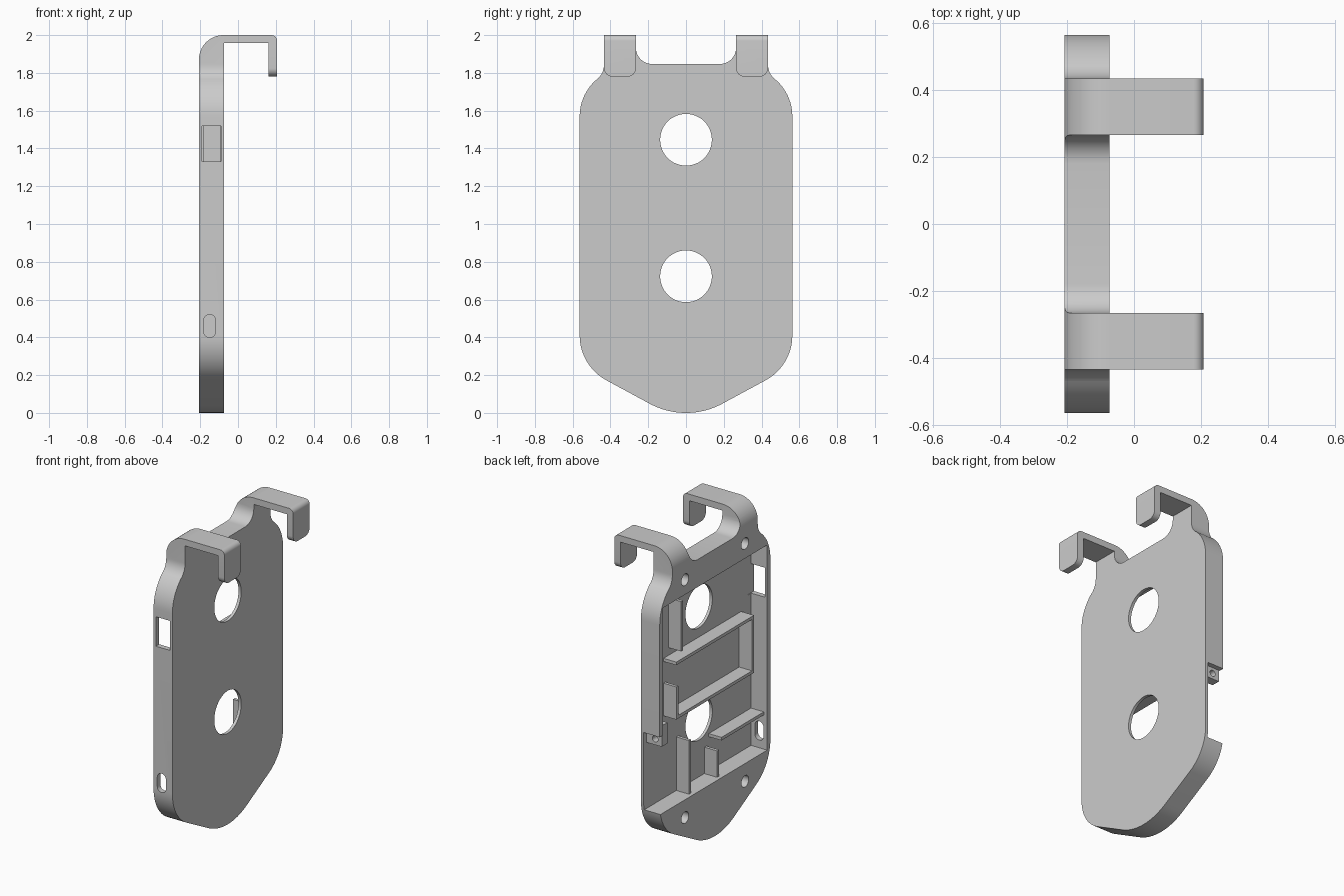
import bpy, bmesh
from math import sin, cos, radians
from mathutils import Vector

if "Cube" in bpy.data.objects:
    bpy.data.objects.remove(bpy.data.objects["Cube"], do_unlink=True)

grey = bpy.data.materials.new("plain_grey")
grey.use_nodes = True
grey.diffuse_color = (0.6, 0.6, 0.6, 1)
grey.node_tree.nodes["Principled BSDF"].inputs["Base Color"].default_value = (0.6, 0.6, 0.6, 1)

BACK, FACE, FLOOR = -0.207, -0.073, -0.092   # open rim, solid face, tray floor
SIDE, WALL = 0.563, 0.53                     # outer and inner side of the walls
LOW, HIGH = 0.35, 1.67                       # tray cavity ends
RIB_TOP = -0.183


def arc(cx, cy, r, start, end, n=12):
    angles = [radians(start + (end - start) * i / n) for i in range(n + 1)]
    return [(cx + r * cos(a), cy + r * sin(a)) for a in angles]


def prism(name, pts, axis, lo, hi):
    """Extrude a flat outline along x (pts are y, z) or along y (pts are x, z)."""
    bm = bmesh.new()
    place = (lambda a, b: (lo, a, b)) if axis == "x" else (lambda a, b: (a, lo, b))
    face = bm.faces.new([bm.verts.new(place(a, b)) for a, b in pts])
    grown = bmesh.ops.extrude_face_region(bm, geom=[face])["geom"]
    move = Vector((hi - lo, 0, 0) if axis == "x" else (0, hi - lo, 0))
    bmesh.ops.translate(bm, vec=move, verts=[g for g in grown if isinstance(g, bmesh.types.BMVert)])
    bmesh.ops.recalc_face_normals(bm, faces=bm.faces)
    mesh = bpy.data.meshes.new(name)
    bm.to_mesh(mesh)
    bm.free()
    mesh.materials.append(grey)
    obj = bpy.data.objects.new(name, mesh)
    bpy.context.collection.objects.link(obj)
    return obj


def box(name, x0, x1, y0, y1, z0, z1):
    return prism(name, [(y0, z0), (y1, z0), (y1, z1), (y0, z1)], "x", x0, x1)


def disc(y, z, r, x0, x1):
    return prism("cutter", arc(y, z, r, 0, 360, 48)[:-1], "x", x0, x1)


def select(obj):
    bpy.ops.object.select_all(action="DESELECT")
    obj.select_set(True)
    bpy.context.view_layer.objects.active = obj


def cut(target, cutter):
    cutter.hide_render = True
    mod = target.modifiers.new("cut", "BOOLEAN")
    mod.operation, mod.solver, mod.object = "DIFFERENCE", "EXACT", cutter
    select(target)
    bpy.ops.object.modifier_apply(modifier=mod.name)
    bpy.data.objects.remove(cutter, do_unlink=True)


# Plate body: half outline mirrored, with two legs rising at the top
half = arc(0, 0.405, 0.405, -90, -62)
half += arc(0.293, 0.41, 0.27, -62, 0)
half += arc(0.306, 1.57, 0.257, 0, 51)
half += arc(0.538, 1.845, 0.104, 231, 180, 8)
half += [(0.434, 2), (0.265, 2)]
half += arc(0.18, 1.932, 0.085, 0, -90, 8)
body = prism("plate_body", half + [(-y, z) for y, z in reversed(half[1:])], "x", BACK, FACE)

# Rounded shoulder on the legs
shoulder = arc(BACK + 0.13, 1.87, 0.13, 90, 180, 16)
cut(body, prism("cutter", shoulder + [(-0.3, 1.87), (-0.3, 2.1), (BACK + 0.13, 2.1)], "y", -1, 1))

# Tray cavity and the open stretch of the left wall
cut(body, box("cutter", -0.3, FLOOR, -WALL, WALL, LOW, HIGH))
cut(body, box("cutter", -0.3, FLOOR, WALL - 0.05, 0.7, LOW, 0.85))

# Two large round openings and four blind screw holes
for z in (0.723, 1.446):
    cut(body, disc(0, z, 0.137, -0.3, 0.1))
for y in (-0.305, 0.305):
    for z in (0.235, 1.766):
        cut(body, disc(y, z, 0.037, -0.3, -0.1))

# Window and slot in the right wall
window = [(-0.19, 1.33), (FLOOR + 0.003, 1.33), (FLOOR + 0.003, 1.52), (-0.19, 1.52)]
cut(body, prism("cutter", window, "y", -0.7, -0.5))
slot = arc(-0.15, 0.49, 0.031, 0, 180) + arc(-0.15, 0.43, 0.031, 180, 360)
cut(body, prism("cutter", slot, "y", -0.7, -0.5))

# Drilled tab under the end of the left wall
tab = box("wall_tab", -0.2, FLOOR + 0.005, 0.475, WALL + 0.002, 0.775, 0.91)
cut(tab, prism("cutter", arc(-0.153, 0.813, 0.02, 0, 360, 24)[:-1], "y", 0.4, 0.6))

# Thin ribs on the tray floor: y range, z range
ribs = {
    "upper_shelf_rib": (-0.43, 0.36, 1.23, 1.25),
    "middle_shelf_rib": (-0.43, 0.36, 0.88, 0.90),
    "lower_shelf_rib": (-WALL, -0.10, 0.57, 0.59),
    "bay_end_rib": (-0.43, -0.41, 0.89, 1.24),
    "bay_stub_rib": (0.34, 0.36, 0.89, 1.09),
    "upper_post_rib": (0.29, 0.31, 1.30, 1.62),
    "tall_post_rib": (0.21, 0.23, LOW, 0.695),
    "short_post_rib": (-0.075, -0.055, LOW, 0.52),
}
parts = [body, tab]
for name, span in ribs.items():
    parts.append(box(name, RIB_TOP, FLOOR + 0.005, *span))

# Hooks: flat arm with a down-turned, rounded tip
hook = [(FACE, 1.958), (0.162, 1.958), (0.162, 1.78), (0.207, 1.78)]
hook += arc(0.177, 1.97, 0.03, 0, 90, 8) + [(FACE, 2)]
for side, y0 in (("left", 0.265), ("right", -0.434)):
    obj = prism(side + "_hook", hook, "y", y0, y0 + 0.169)
    bm = bmesh.new()
    bm.from_mesh(obj.data)
    tips = [e for e in bm.edges if all(v.co.z < 1.79 for v in e.verts)
            and abs(e.verts[0].co.x - e.verts[1].co.x) > 0.01]
    bmesh.ops.bevel(bm, geom=tips, offset=0.045, segments=8, profile=0.5, affect="EDGES")
    bm.to_mesh(obj.data)
    bm.free()
    parts.append(obj)

for obj in parts:
    select(obj)
    bpy.ops.object.shade_smooth_by_angle(angle=radians(30))
